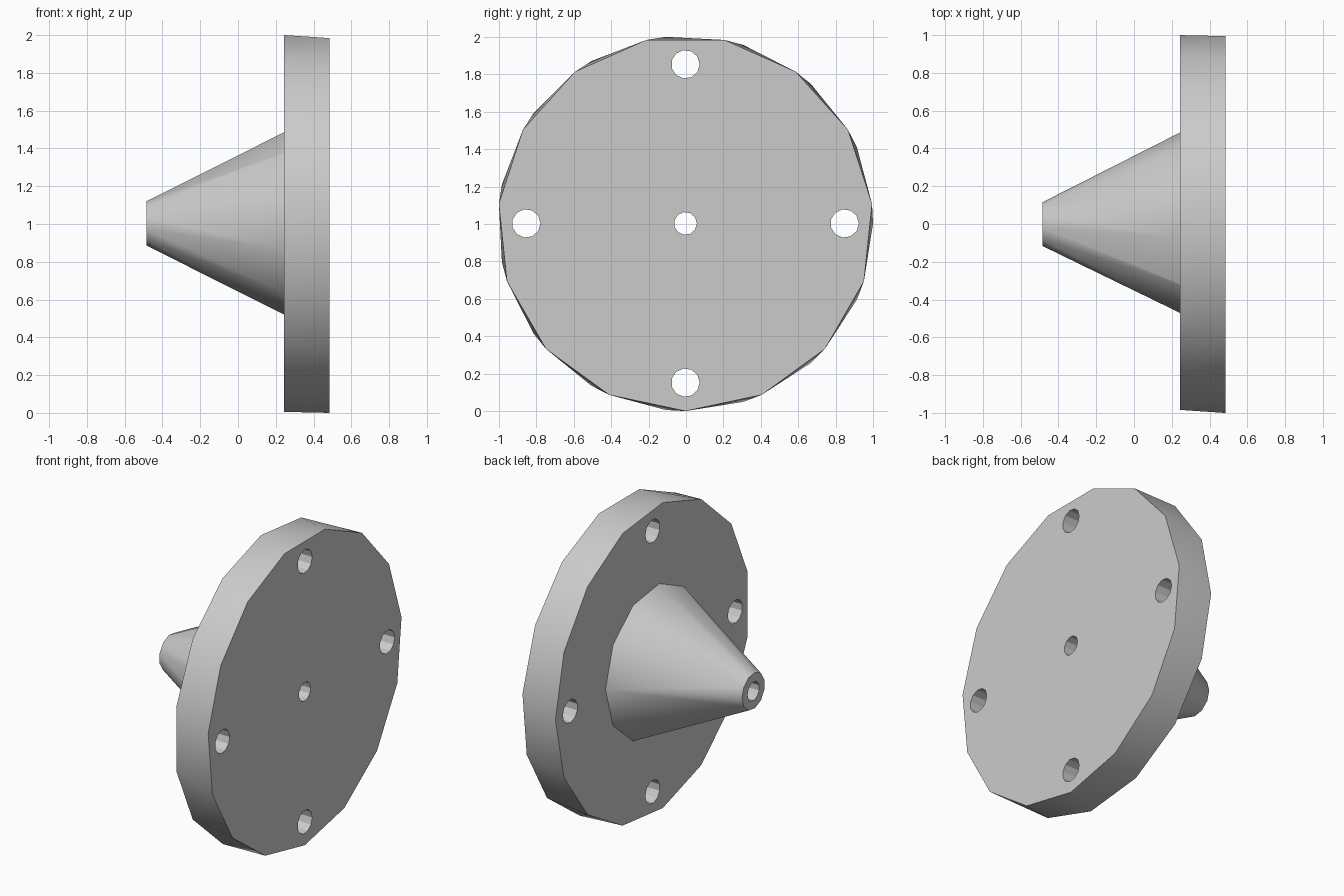
import bpy, bmesh
from math import cos, sin, pi, radians

cube = bpy.data.objects.get("Cube")
if cube:
    bpy.data.objects.remove(cube, do_unlink=True)

# Shared sizes: the axis of every part runs along x
AXIS_Y, AXIS_Z = -0.003, 1.003
BACK, FACE, TIP = 0.243, 0.485, -0.485
DISC_R, BASE_R, TIP_R = 1.003, 0.487, 0.118
HOLE_R, BORE_R, BOLT_CIRCLE = 0.076, 0.061, 0.851

grey = bpy.data.materials.new("plain grey")
grey.use_nodes = True
colour = (0.6, 0.6, 0.6, 1)
grey.diffuse_color = colour
grey.node_tree.nodes["Principled BSDF"].inputs["Base Color"].default_value = colour


def frustum(name, sides, x0, r0, x1, r1, twist=0, y=0, z=0):
    """Closed tapered solid along x, its second end turned by twist degrees."""
    bm = bmesh.new()

    def ring(x, r, turn):
        angles = [2 * pi * i / sides + radians(turn) for i in range(sides)]
        return [bm.verts.new((x, AXIS_Y + y + r * cos(a), AXIS_Z + z + r * sin(a)))
                for a in angles]

    a, b = ring(x0, r0, 0), ring(x1, r1, twist)
    bm.faces.new(a[::-1])
    bm.faces.new(b)
    for i in range(sides):
        j = (i + 1) % sides
        if twist:
            bm.faces.new((a[i], a[j], b[i]))
            bm.faces.new((a[j], b[j], b[i]))
        else:
            bm.faces.new((a[i], a[j], b[j], b[i]))
    bmesh.ops.recalc_face_normals(bm, faces=bm.faces)
    mesh = bpy.data.meshes.new(name)
    bm.to_mesh(mesh)
    bm.free()
    obj = bpy.data.objects.new(name, mesh)
    bpy.context.collection.objects.link(obj)
    mesh.materials.append(grey)
    return obj


def combine(target, tool, operation):
    """Apply a boolean and discard the tool."""
    mod = target.modifiers.new(operation.lower(), 'BOOLEAN')
    mod.operation, mod.object, mod.solver = operation, tool, 'EXACT'
    bpy.context.view_layer.objects.active = target
    bpy.ops.object.modifier_apply(modifier=mod.name)
    bpy.data.objects.remove(tool, do_unlink=True)


# Faceted disc whose two rims are slightly turned against each other
flange = frustum("flange_with_cone", 15, BACK, DISC_R, FACE, DISC_R, twist=6)

# Tapered nose, carried a little way into the disc for a clean join
slope = (BASE_R - TIP_R) / (BACK - TIP)
inner = BACK + 0.08
nose = frustum("nose", 11, TIP, TIP_R, inner, TIP_R + slope * (inner - TIP))
combine(flange, nose, 'UNION')

# Centre bore and four bolt holes
holes = [(BORE_R, 0, 0)]
for k in range(4):
    a = k * pi / 2
    holes.append((HOLE_R, BOLT_CIRCLE * cos(a), BOLT_CIRCLE * sin(a)))
for r, y, z in holes:
    cutter = frustum("hole_cutter", 11, -1, r, 1, r, y=y, z=z)
    cutter.hide_render = True
    combine(flange, cutter, 'DIFFERENCE')

# Smooth the rim and nose, keep corners and hole facets sharp
bpy.ops.object.select_all(action='DESELECT')
flange.select_set(True)
bpy.context.view_layer.objects.active = flange
bpy.ops.object.shade_smooth_by_angle(angle=radians(30))
